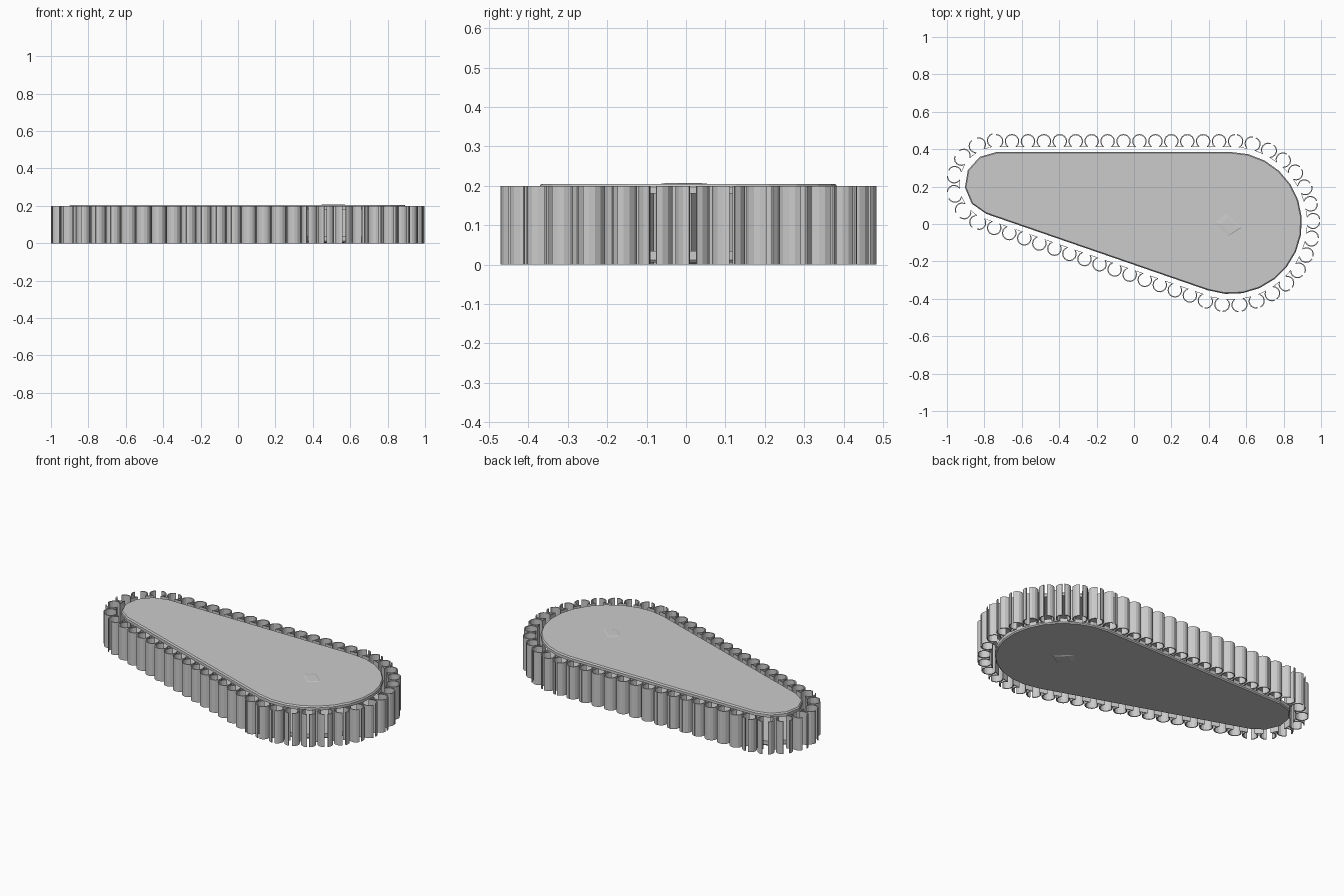
import bpy, bmesh
from math import sin, cos, pi, radians
from mathutils import Vector

if "Cube" in bpy.data.objects:
    bpy.data.objects.remove(bpy.data.objects["Cube"])

grey = bpy.data.materials.new("plain grey")
grey.use_nodes = True
grey.diffuse_color = (0.6, 0.6, 0.6, 1)
grey.node_tree.nodes["Principled BSDF"].inputs["Base Color"].default_value = (0.6, 0.6, 0.6, 1)

# Teardrop outline: the hull of a wide and a narrow circle
WIDE, WIDE_R = Vector((0.518, 0.005)), 0.38
NARROW, NARROW_R = Vector((-0.735, 0.215)), 0.17
HIGH, LOW = radians(90), radians(251)


def make_object(name, bm):
    bmesh.ops.recalc_face_normals(bm, faces=bm.faces)
    mesh = bpy.data.meshes.new(name)
    bm.to_mesh(mesh)
    bm.free()
    mesh.materials.append(grey)
    obj = bpy.data.objects.new(name, mesh)
    bpy.context.collection.objects.link(obj)
    return obj


def arc(centre, radius, start, end, steps):
    angles = [start + (end - start) * i / steps for i in range(steps + 1)]
    return [centre + radius * Vector((cos(a), sin(a))) for a in angles]


def outline(offset, wide_steps, narrow_steps):
    return (arc(NARROW, NARROW_R + offset, HIGH, LOW, narrow_steps)
            + arc(WIDE, WIDE_R + offset, LOW, HIGH + 2 * pi, wide_steps))


# Thin faceted plates, open between them
def plate(name, levels):
    bm = bmesh.new()
    rings = [[bm.verts.new((p.x, p.y, z)) for p in outline(inset, 14, 5)]
             for inset, z in levels]
    for low, high in zip(rings, rings[1:]):
        for i in range(len(low)):
            bm.faces.new((low[i - 1], low[i], high[i], high[i - 1]))
    bm.faces.new(rings[0])
    bm.faces.new(rings[-1])
    return make_object(name, bm)


plate("top_plate", [(0, 0.18), (0, 0.197), (-0.006, 0.205)])
plate("bottom_plate", [(-0.006, 0.005), (0, 0.012), (0, 0.035)])


# Small crooked four-sided stud on each plate
def stud(name, z, tip):
    bm = bmesh.new()
    corners = [(0.42, 0.01), (0.5, -0.07), (0.58, -0.02), (0.48, 0.065)]
    base = [bm.verts.new((x, y, z)) for x, y in corners]
    top = [bm.verts.new((0.515 + (x - 0.5) * 0.65, (y - 0.01) * 0.65, tip)) for x, y in corners]
    for i in range(4):
        bm.faces.new((base[i - 1], base[i], top[i], top[i - 1]))
    bm.faces.new(base)
    bm.faces.new(top)
    make_object(name, bm)


stud("top_stud", 0.204, 0.207)
stud("bottom_stud", 0.006, 0.002)

# Cross-section of one upright link: two outward-curling lips joined at the foot
PITCH, LIP_R = 0.0425, 0.036
half = [(PITCH - LIP_R * cos(a), 0.057 + LIP_R * sin(a))
        for a in [radians(-55 + 145 * i / 6) for i in range(7)]]
section = [(-t, n) for t, n in reversed(half)] + half


def walk(points, distance):
    """Point and outward normal at a distance along a closed path."""
    for a, b in zip(points, points[1:] + points[:1]):
        length = (b - a).length
        if distance <= length and length > 0:
            along = (b - a) / length
            return a + along * distance, along, Vector((along.y, -along.x))
        distance -= length
    return walk(points, 0)


# Evenly spaced links all the way round
path = outline(0.02, 60, 60)
total = sum((b - a).length for a, b in zip(path, path[1:] + path[:1]))
COUNT = 52
bm = bmesh.new()
for k in range(COUNT):
    foot, along, out = walk(path, (k * total / COUNT + 0.045) % total)
    strip = []
    for t, n in section:
        p = foot + along * t + out * (n - 0.02)
        strip.append([bm.verts.new((p.x, p.y, z)) for z in (0, 0.2)])
    for a, b in zip(strip, strip[1:]):
        bm.faces.new((a[0], b[0], b[1], a[1]))
links = make_object("link_band", bm)
wall = links.modifiers.new("wall", "SOLIDIFY")
wall.thickness = 0.006
wall.offset = 0
